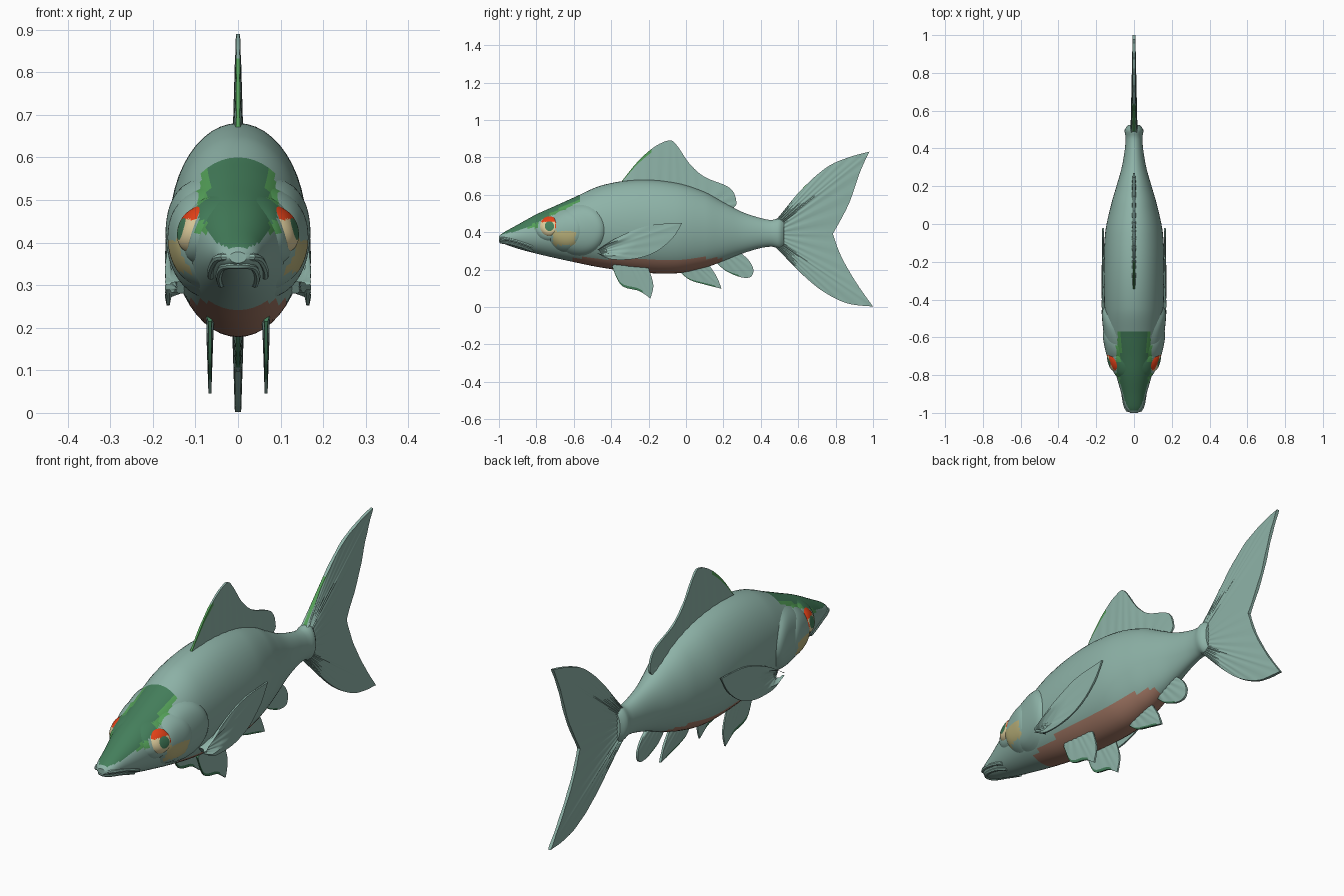
import bpy, bmesh, math
from mathutils import Vector

if "Cube" in bpy.data.objects:
    bpy.data.objects.remove(bpy.data.objects["Cube"])

# ---- flat colours
COLS = [("teal_grey", (0.27, 0.45, 0.39)), ("belly_brown", (0.38, 0.195, 0.135)),
        ("dark_green", (0.058, 0.21, 0.105)), ("leaf_green", (0.09, 0.36, 0.10)),
        ("eye_orange", (0.87, 0.06, 0.01)), ("eye_cream", (0.74, 0.62, 0.34)),
        ("cheek_tan", (0.50, 0.45, 0.20))]
MATS = []
for n, c in COLS:
    m = bpy.data.materials.new(n)
    m.diffuse_color = (*c, 1)
    m.use_nodes = True
    m.node_tree.nodes["Principled BSDF"].inputs["Base Color"].default_value = m.diffuse_color
    MATS.append(m)
TEAL, BROWN, DARK, LEAF, ORANGE, CREAM, TAN = range(7)


def finish(name, bm, colour=None):
    """bmesh -> smooth object, coloured by a rule on the face centre"""
    bmesh.ops.recalc_face_normals(bm, faces=bm.faces)
    if colour:
        for f in bm.faces:
            f.material_index = colour(f.calc_center_median())
    me = bpy.data.meshes.new(name)
    bm.to_mesh(me)
    bm.free()
    for m in MATS:
        me.materials.append(m)
    ob = bpy.data.objects.new(name, me)
    bpy.context.collection.objects.link(ob)
    bpy.ops.object.select_all(action='DESELECT')
    ob.select_set(True)
    bpy.context.view_layer.objects.active = ob
    bpy.ops.object.shade_smooth_by_angle(angle=math.radians(40))
    return ob


# ---- body profile stations: y, top z, bottom z, half width
ST = [(-1, .378, .352, .02), (-.98, .395, .34, .042), (-.9, .44, .312, .066),
      (-.8, .495, .285, .095), (-.7, .54, .262, .12), (-.6, .585, .24, .14),
      (-.45, .65, .21, .155), (-.25, .68, .185, .161), (-.05, .663, .18, .153),
      (.1, .615, .21, .122), (.2, .56, .245, .093), (.3, .508, .285, .065),
      (.4, .475, .315, .048), (.46, .465, .322, .045), (.5, .475, .312, .049),
      (.525, .46, .325, .03)]


def slope(i, k):
    a, b = ST[max(i - 1, 0)], ST[min(i + 1, len(ST) - 1)]
    return (b[k] - a[k]) / (b[0] - a[0])


def prof(y):
    i = 0
    while i < len(ST) - 2 and y > ST[i + 1][0]:
        i += 1
    a, b = ST[i], ST[i + 1]
    d = b[0] - a[0]
    t = (y - a[0]) / d
    return [(2*t**3 - 3*t*t + 1) * a[k] + (t**3 - 2*t*t + t) * d * slope(i, k)
            + (3*t*t - 2*t**3) * b[k] + (t**3 - t*t) * d * slope(i + 1, k) for k in (1, 2, 3)]


def surf(y, z):
    """half width of the body surface at (y, z)"""
    top, bot, w = prof(y)
    q = min(1, abs((z - (top + bot) / 2) / ((top - bot) / 2)))
    return w * math.sqrt(1 - q * q)


def head_colour(c):
    y, z = c.y, c.z
    if y < -.57:
        line = .385 + (y + 1) * .2 if y < -.9 else .405 + (y + .9) * .46
        if z > line:
            return LEAF if y > -.73 and abs(c.x) > .068 else DARK
        if -.86 < y < -.79 and z > .42:
            return LEAF
        if -.71 < y < -.59 and .33 < z < .405:
            return TAN
    if z < .262 and -.6 < y < .2:
        return BROWN
    return TEAL


# ---- body loft
bm = bmesh.new()
N, R = 48, 120
rings = []
for i in range(R + 1):
    y = -1 + 1.525 * i / R
    top, bot, w = prof(y)
    rings.append([bm.verts.new((w * math.sin(2*math.pi*j/N), y,
                  (top + bot) / 2 + (top - bot) / 2 * math.cos(2*math.pi*j/N))) for j in range(N)])
for a, b in zip(rings, rings[1:]):
    for j in range(N):
        bm.faces.new((a[j], a[(j + 1) % N], b[(j + 1) % N], b[j]))
bm.faces.new(rings[0])
bm.faces.new(rings[-1])
finish("body", bm, head_colour)


# ---- domed plates that hug the head
def plate(name, s, cy, cz, ry, rz, lift, power, colour):
    bm = bmesh.new()
    n, m = 40, 12
    rows = []
    for k in range(1, m + 1):
        r = k / m
        row = []
        for j in range(n):
            a = 2 * math.pi * j / n
            y, z = cy + ry * r * math.cos(a), cz + rz * r * math.sin(a)
            row.append(bm.verts.new((s * (surf(y, z) + lift * (1 - r**power) - .003), y, z)))
        rows.append(row)
    mid = bm.verts.new((s * (surf(cy, cz) + lift - .003), cy, cz))
    for j in range(n):
        bm.faces.new((mid, rows[0][j], rows[0][(j + 1) % n]))
        for a, b in zip(rows, rows[1:]):
            bm.faces.new((a[j], b[j], b[(j + 1) % n], a[(j + 1) % n]))
    bm.faces.new(rows[-1])
    finish(name, bm, colour)


EY, EZ = -.73, .432


def eye_colour(c):
    dy, dz = c.y - EY, c.z - EZ
    if math.hypot(dy, dz) < .024:
        return DARK
    return ORANGE if dz > .022 or dy > .03 and dz > -.02 else CREAM


# ---- fins: a sheet between a root line and a curved margin
def catmull(p, i, t):
    a, b, c, d = (Vector(p[min(max(k, 0), len(p) - 1)]) for k in (i - 1, i, i + 1, i + 2))
    return .5 * (2*b + (c - a)*t + (2*a - 5*b + 4*c - d)*t*t + (3*b - a - 3*c + d)*t**3)


def spline(runs, k=6):
    out = [Vector(runs[0][0])]
    for p in runs:
        for i in range(len(p) - 1):
            out += [catmull(p, i, (j + 1) / k) for j in range(k)]
    return out


def fin(name, root, runs, th, x_root=0, x_tip=0, green=0, tint=LEAF, rays=12):
    edge = spline(runs)
    n, m = len(edge), 10
    bm = bmesh.new()
    sides = []
    for s in (1, -1):
        grid = []
        for i, e in enumerate(edge):
            t = i / (n - 1)
            u = t * (len(root) - 1)
            k = min(int(u), len(root) - 2)
            base = Vector(root[k]).lerp(Vector(root[k + 1]), u - k)
            col = []
            for j in range(m + 1):
                v = j / m
                p = base.lerp(e, v)
                h = th * (1 - .6 * v) * (1 + .12 * math.cos(2 * math.pi * rays * t))
                x = x_root + (x_tip - x_root) * min(1, v * 2.5)
                col.append(bm.verts.new((x + s * h, p.x, p.y)))
            grid.append(col)
        sides.append(grid)
        for i in range(n - 1):
            for j in range(m):
                f = bm.faces.new((grid[i][j], grid[i + 1][j], grid[i + 1][j + 1], grid[i][j + 1]))
                if j == m - 1 and i / n < green:
                    f.material_index = tint
    loop = ([(i, 0) for i in range(n)] + [(n - 1, j) for j in range(1, m + 1)]
            + [(i, m) for i in range(n - 2, -1, -1)] + [(0, j) for j in range(m - 1, 0, -1)])
    A, B = sides
    for (i, j), (k, l) in zip(loop, loop[1:] + loop[:1]):
        f = bm.faces.new((A[i][j], A[k][l], B[k][l], B[i][j]))
        if (i == 0 or j == m) and i / n < green:
            f.material_index = tint
    finish(name, bm)


fin("dorsal_fin", [(-.33, .65), (-.1, .65), (.1, .58), (.24, .53)],
    [[(-.345, .67), (-.26, .775), (-.17, .855), (-.09, .89), (-.05, .865), (.02, .765), (.1, .695),
      (.235, .636), (.27, .56), (.255, .53)]], .011, green=.2)
fin("tail_fin", [(.47, .455), (.47, .325)],
    [[(.48, .46), (.61, .62), (.75, .745), (.87, .80), (.98, .83)],
     [(.98, .83), (.93, .72), (.87, .55), (.785, .39)],
     [(.785, .39), (.83, .27), (.91, .13), (1, .002)],
     [(1, .002), (.86, .02), (.73, .085), (.61, .185), (.48, .32)]], .017, green=.09, rays=20)
fin("rear_belly_fin", [(-.03, .21), (.1, .24)],
    [[(-.035, .19), (.02, .145), (.1, .12), (.19, .097)],
     [(.19, .097), (.165, .16), (.12, .23)]], .013, green=.5, tint=DARK, rays=6)
fin("anal_fin", [(.15, .26), (.28, .31)],
    [[(.15, .25), (.21, .195), (.29, .16), (.345, .16), (.36, .2), (.335, .25), (.28, .30)]],
    .012, green=.3, tint=DARK, rays=6)

for s, side in ((1, "right"), (-1, "left")):
    fin(side + "_pectoral_fin", [(-.47, .31), (-.45, .28)],
        [[(-.48, .30), (-.36, .375), (-.2, .435), (-.02, .45)],
         [(-.02, .45), (-.07, .37), (-.16, .295), (-.27, .258), (-.4, .255), (-.48, .29)]],
        .009, s * .135, s * .164, rays=8)
    fin(side + "_pelvic_fin", [(-.38, .235), (-.22, .235)],
        [[(-.395, .215), (-.345, .115), (-.25, .085), (-.19, .045)],
         [(-.19, .045), (-.175, .12), (-.205, .22)]],
        .009, s * .065, s * .066, green=.45, tint=DARK, rays=6)
    # gill covers and eyes
    plate(side + "_gill_cover", s, -.57, .41, .135, .14, .021, 8, head_colour)
    plate(side + "_cheek_plate", s, -.642, .41, .098, .12, .028, 5, head_colour)
    plate(side + "_eye_socket", s, EY, EZ, .082, .08, .016, 6, head_colour)
    plate(side + "_eye", s, EY, EZ, .06, .062, .03, 4, eye_colour)

# ---- lips: thin tubes wrapping the snout
for name, drop, rad in (("upper_lip", 0, .009), ("lower_lip", .02, .008)):
    half = []
    for i in range(12):
        y = -.82 - .165 * i / 11
        z = .366 - drop - .045 * (1 - i / 11) ** 1.5
        half.append((surf(y, z) - .002, y, z))
    path = half + [(0, -.989, .366 - drop)] + [(-x, y, z) for x, y, z in reversed(half)]
    bm = bmesh.new()
    rings = []
    for i, p in enumerate(path):
        d = (Vector(path[min(i + 1, len(path) - 1)]) - Vector(path[max(i - 1, 0)])).normalized()
        out = d.cross(Vector((0, 0, 1))).normalized()
        up = out.cross(d)
        rings.append([bm.verts.new(Vector(p) + rad * (out * math.cos(a) + up * math.sin(a)))
                      for a in (2 * math.pi * k / 8 for k in range(8))])
    for a, b in zip(rings, rings[1:]):
        for k in range(8):
            bm.faces.new((a[k], a[(k + 1) % 8], b[(k + 1) % 8], b[k]))
    bm.faces.new(rings[0])
    bm.faces.new(rings[-1])
    finish(name, bm)
